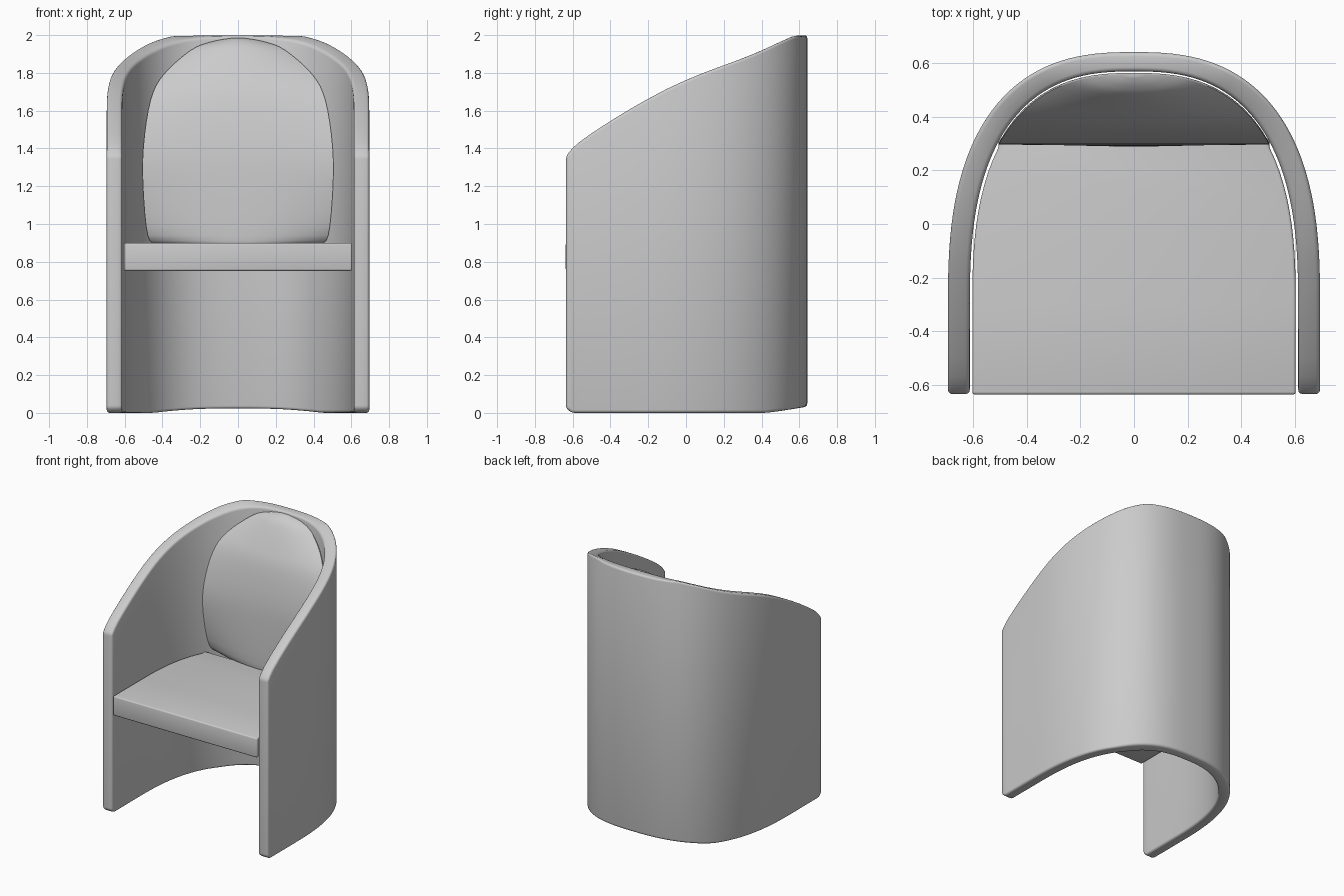
import bpy, bmesh, math

if "Cube" in bpy.data.objects:
    bpy.data.objects.remove(bpy.data.objects["Cube"])

N = 2.6            # superellipse exponent of the rounded back
YC = -0.3          # where the straight sides meet the curve
IN_A, IN_B = 0.613, 0.87
OUT_A, OUT_B = 0.695, 0.942


def lerp_table(pts, v):
    if v <= pts[0][0]:
        return pts[0][1]
    for (a, fa), (b, fb) in zip(pts, pts[1:]):
        if v <= b:
            return fa + (fb - fa) * (v - a) / (b - a)
    return pts[-1][1]


def catmull(pts, steps):
    out = []
    for i in range(len(pts) - 1):
        p0, p1 = pts[max(i - 1, 0)], pts[i]
        p2, p3 = pts[i + 1], pts[min(i + 2, len(pts) - 1)]
        for k in range(steps):
            t = k / steps
            out.append([0.5 * (2 * b + (c - a) * t + (2 * a - 5 * b + 4 * c - d) * t * t
                               + (3 * b - a - 3 * c + d) * t ** 3)
                        for a, b, c, d in zip(p0, p1, p2, p3)])
    return out + [list(pts[-1])]


def loft(name, rings, bevel=0.0, segments=3):
    """Join closed rings with quads, cap both ends, round the sharp edges."""
    bm = bmesh.new()
    vs = [[bm.verts.new(p) for p in r] for r in rings]
    n = len(rings[0])
    for a, b in zip(vs, vs[1:]):
        for i in range(n):
            j = (i + 1) % n
            bm.faces.new((a[i], a[j], b[j], b[i]))
    bm.faces.new(vs[0])
    bm.faces.new(vs[-1])
    bmesh.ops.recalc_face_normals(bm, faces=bm.faces)
    if bevel:
        edges = [e for e in bm.edges if e.calc_face_angle(0) > math.radians(35)]
        bmesh.ops.bevel(bm, geom=edges, offset=bevel, segments=segments,
                        profile=0.5, affect='EDGES', clamp_overlap=True)
    me = bpy.data.meshes.new(name)
    bm.to_mesh(me)
    bm.free()
    ob = bpy.data.objects.new(name, me)
    bpy.context.collection.objects.link(ob)
    bpy.ops.object.select_all(action='DESELECT')
    ob.select_set(True)
    bpy.context.view_layer.objects.active = ob
    bpy.ops.object.shade_smooth_by_angle(angle=math.radians(40))
    return ob


def u_path(a, b, straight, segs=72):
    right = [(a, y) for y in straight]
    arc = []
    for i in range(segs + 1):
        t = math.pi * i / segs
        c, s = math.cos(t), max(math.sin(t), 0)
        if i in (0, segs):
            s = 0
        arc.append((math.copysign(a * abs(c) ** (2 / N), c), YC + b * s ** (2 / N)))
    return right + arc + [(-x, y) for x, y in reversed(right)]


# Wraparound shell: arms and back in one wall with a sloping top
TOP = [(-0.635, 1.36), (-0.59, 1.415), (-0.5, 1.48), (-0.4, 1.545), (-0.3, 1.606),
       (-0.2, 1.663), (-0.1, 1.716), (0, 1.762), (0.1, 1.803), (0.2, 1.84),
       (0.3, 1.877), (0.4, 1.918), (0.5, 1.965), (0.58, 2.0), (0.65, 2.0)]
BOTTOM = [(-0.635, 0.025), (-0.605, 0.0), (0.42, 0.0), (0.5, 0.01), (0.642, 0.033)]
straight = [-0.635, -0.605, -0.57, -0.5, -0.4]
rings = []
for (ox, oy), (ix, iy) in zip(u_path(OUT_A, OUT_B, straight), u_path(IN_A, IN_B, straight)):
    rings.append([(ox, oy, lerp_table(BOTTOM, oy)), (ix, iy, lerp_table(BOTTOM, iy)),
                  (ix, iy, lerp_table(TOP, iy)), (ox, oy, lerp_table(TOP, oy))])
loft("shell", rings, 0.016)


def inner_y(x):
    return YC + IN_B * (1 - min(abs(x) / IN_A, 1) ** N) ** (1 / N)


# Seat slab following the inside of the shell
half = [(0.604, -0.637), (0.604, -0.3)]
for i in range(1, 13):
    y = -0.3 + 0.59 * i / 12
    half.append((0.604 * (1 - ((y - YC) / (IN_B - 0.01)) ** N) ** (1 / N), y))
half += [(0.508, 0.31), (0.495, 0.322), (0.475, 0.325)]
outline = half + [(-x, y) for x, y in reversed(half)]
loft("seat", [[(x, y, z) for x, y in outline] for z in (0.752, 0.9)], 0.02)

# Back cushion: lens-shaped slices (height, half width, front depth)
slices = catmull([(0.86, 0.37, 0.32), (0.885, 0.425, 0.30), (0.94, 0.478, 0.29),
                  (1.2, 0.503, 0.292), (1.42, 0.5, 0.305), (1.655, 0.463, 0.35),
                  (1.79, 0.395, 0.405), (1.92, 0.25, 0.475), (1.965, 0.14, 0.515),
                  (1.985, 0.03, 0.55)], 4)
M = 24
rings = []
for z, w, yf in slices:
    xs = [w * math.sin(math.pi * (i / M - 0.5)) for i in range(M + 1)]
    edge = inner_y(w) - 0.012
    front = [(x, yf + (edge - yf) * abs(x / w) ** 2.2, z) for x in xs]
    back = [(x, inner_y(x) - 0.006, z) for x in reversed(xs)]
    rings.append(front + back)
loft("back_cushion", rings)
